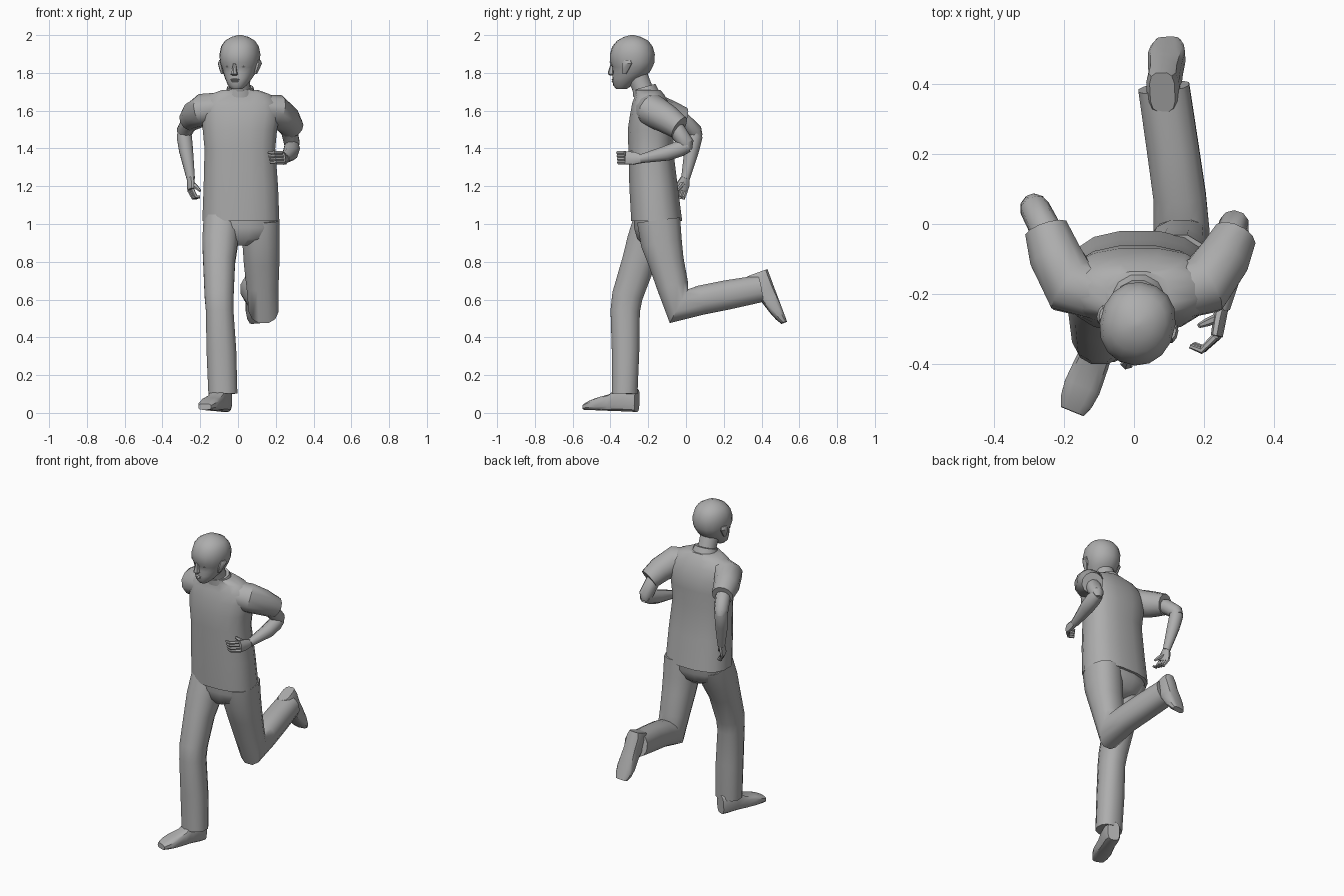
import bpy
from math import sin, cos, pi, radians
from mathutils import Vector

if "Cube" in bpy.data.objects:
    bpy.data.objects.remove(bpy.data.objects["Cube"])

grey = bpy.data.materials.new("plain grey")
grey.use_nodes = True
grey.diffuse_color = (0.42, 0.42, 0.42, 1)
grey.node_tree.nodes["Principled BSDF"].inputs["Base Color"].default_value = (0.42, 0.42, 0.42, 1)

X, Y, Z = Vector((1, 0, 0)), Vector((0, 1, 0)), Vector((0, 0, 1))


def skin(name, rings, sides=12, square=1.0):
    """Skin over rings given as (centre, half-width vector, half-depth vector)."""
    def bend(v):
        return abs(v) ** square * (1 if v > 0 else -1)
    verts, faces = [], []
    for c, a, b in rings:
        for k in range(sides):
            t = 2 * pi * (k + 0.5) / sides
            verts.append(c + a * bend(cos(t)) + b * bend(sin(t)))
    for r in range(len(rings) - 1):
        for k in range(sides):
            n = (k + 1) % sides
            i, j = r * sides, (r + 1) * sides
            faces.append((i + k, i + n, j + n, j + k))
    last = (len(rings) - 1) * sides
    faces.append(tuple(reversed(range(sides))))
    faces.append(tuple(range(last, last + sides)))
    mesh = bpy.data.meshes.new(name)
    mesh.from_pydata(verts, [], faces)
    mesh.materials.append(grey)
    ob = bpy.data.objects.new(name, mesh)
    bpy.context.collection.objects.link(ob)
    bpy.ops.object.select_all(action="DESELECT")
    bpy.context.view_layer.objects.active = ob
    ob.select_set(True)
    bpy.ops.object.mode_set(mode="EDIT")
    bpy.ops.mesh.select_all(action="SELECT")
    bpy.ops.mesh.normals_make_consistent(inside=False)
    bpy.ops.object.mode_set(mode="OBJECT")
    bpy.ops.object.shade_smooth_by_angle(angle=radians(38))
    return ob


def stack(name, secs, **kw):
    """Level rings: (x, y, z, half width, half depth)."""
    return skin(name, [(Vector(s[:3]), X * s[3], Y * s[4]) for s in secs], **kw)


def limb(name, secs, ref=X, **kw):
    """Rings square to the path: (x, y, z, half width, half depth)."""
    pts = [Vector(s[:3]) for s in secs]
    rings = []
    for i, s in enumerate(secs):
        before = (pts[i] - pts[i - 1]).normalized() if i else Vector()
        after = (pts[i + 1] - pts[i]).normalized() if i < len(pts) - 1 else Vector()
        t = (before + after).normalized()
        side = (ref - t * ref.dot(t)).normalized()
        rings.append((pts[i], side * s[3], t.cross(side) * s[-1]))
    return skin(name, rings, **kw)


# Shirt body and collar
stack("shirt", [
    (.015, -.155, 1.015, .207, .137), (.015, -.172, 1.2, .2, .13),
    (.01, -.187, 1.4, .19, .12), (.01, -.185, 1.5, .2, .125),
    (.015, -.183, 1.58, .21, .115), (.012, -.188, 1.64, .205, .098),
    (.01, -.192, 1.685, .165, .078), (.012, -.205, 1.71, .095, .07)],
    sides=16, square=.8)
limb("collar", [(.012, -.212, 1.69, .082, .072), (.012, -.222, 1.725, .07, .065)])

# Sleeves and arms
limb("left_sleeve", [(.1, -.2, 1.61, .08), (.2, -.175, 1.6, .088),
                     (.255, -.1, 1.555, .077), (.287, -.035, 1.51, .064)], Z)
limb("left_upper_arm", [(.2, -.175, 1.6, .05), (.27, -.05, 1.5, .045),
                        (.286, .0, 1.425, .043), (.286, .008, 1.39, .025)], sides=10)
limb("left_forearm", [(.286, .012, 1.415, .036), (.285, -.03, 1.4, .044),
                      (.278, -.1, 1.375, .042), (.25, -.24, 1.345, .024)], Z, sides=10)
limb("right_sleeve", [(-.08, -.2, 1.62, .08), (-.18, -.175, 1.605, .088),
                      (-.225, -.09, 1.58, .077), (-.25, -.015, 1.555, .064)], Z)
limb("right_upper_arm", [(-.18, -.175, 1.6, .05), (-.255, -.01, 1.54, .045),
                         (-.283, .045, 1.49, .043), (-.288, .06, 1.46, .03)], sides=10)
limb("right_forearm", [(-.284, .045, 1.5, .036), (-.284, .045, 1.46, .042),
                       (-.275, .03, 1.39, .039), (-.25, -.003, 1.24, .023)], sides=10)


def hand(side, wrist, knuckle, tip, spread, thumb):
    wrist, knuckle, tip, spread, thumb = map(Vector, (wrist, knuckle, tip, spread, thumb))
    limb(side + "_palm", [(*wrist, .024, .02), (*wrist.lerp(knuckle, .5), .036, .018),
                          (*knuckle, .037, .016)], spread, sides=8)
    bow = (knuckle - wrist) * .3
    for i, finger in enumerate(("index", "middle", "ring", "little")):
        off = spread * (.027 - .018 * i)
        mid = knuckle.lerp(tip, .5) + bow
        limb(f"{side}_{finger}_finger",
             [(*(knuckle + off), .011), (*(mid + off), .01), (*(tip + off), .007)],
             spread, sides=6)
    base = wrist.lerp(knuckle, .35)
    limb(side + "_thumb", [(*base, .014), (*base.lerp(thumb, .6), .012), (*thumb, .007)],
         spread, sides=6)


hand("left", (.25, -.235, 1.345), (.236, -.32, 1.35), (.165, -.345, 1.35),
     (-.2, -.1, .97), (.185, -.29, 1.385))
hand("right", (-.25, -.003, 1.245), (-.25, -.025, 1.18), (-.21, -.04, 1.14),
     (.3, -.95, .1), (-.2, -.05, 1.175))

# Trousers: seat and two legs
stack("trouser_seat", [(.015, -.155, 1.08, .185, .12), (.015, -.155, .98, .192, .122),
                       (.015, -.16, .92, .15, .1), (.015, -.165, .885, .05, .06)],
      sides=16, square=.85)
limb("right_trouser_leg", [
    (-.085, -.165, 1.02, .1, .115), (-.095, -.21, .9, .097, .108),
    (-.1, -.25, .8, .087, .092), (-.1, -.31, .62, .079, .084),
    (-.097, -.322, .54, .075, .08), (-.088, -.32, .33, .081, .075),
    (-.08, -.325, .1, .079, .07)], square=.85)
limb("left_trouser_leg", [
    (.12, -.145, 1.02, .103, .118), (.122, -.13, .9, .101, .112),
    (.125, -.105, .8, .097, .097), (.13, -.07, .67, .087, .086),
    (.136, -.037, .565, .082, .105), (.13, .08, .597, .077, .08),
    (.11, .22, .625, .076, .08), (.085, .39, .657, .075, .074)], square=.85)


# Shoes: heel to toe along a flat sole
def shoe(name, heel, forward, up):
    heel, f, u = Vector(heel), Vector(forward).normalized(), Vector(up)
    u = (u - f * u.dot(f)).normalized()
    side = f.cross(u)
    rings = [(heel + f * d + u * h / 2, side * w, u * h / 2) for d, h, w in (
        (0, .12, .036), (.03, .14, .048), (.1, .13, .046), (.15, .09, .05),
        (.22, .068, .054), (.265, .05, .048), (.295, .032, .036))]
    skin(name, rings, square=.6)


shoe("right_shoe", (-.065, -.262, .004), (-.11, -.27, .012), Z)
shoe("left_shoe", (.078, .432, .76), (.018, .1, -.27), (.05, -1, -.35))

# Neck and head, the head turned a little to its right
limb("neck", [(.015, -.21, 1.66, .064, .06), (.01, -.235, 1.73, .056, .055),
              (.01, -.265, 1.8, .058, .058)])


def on_head(ob):
    ob.location = (.01, -.285, 0)
    ob.rotation_euler = (0, 0, radians(-15))


profile = [(1.715, -.088, -.03, .028), (1.735, -.102, .0, .05), (1.77, -.106, .05, .07),
           (1.8, -.103, .09, .085), (1.83, -.105, .108, .096), (1.855, -.119, .118, .104),
           (1.9, -.118, .12, .107), (1.94, -.105, .108, .099), (1.97, -.08, .085, .079),
           (1.99, -.045, .048, .046), (2.0, -.01, .01, .01)]
on_head(stack("head", [(0, (f + b) / 2, z, w, (b - f) / 2) for z, f, b, w in profile],
              sides=16, square=.93))
on_head(stack("nose", [(0, -.108, 1.785, .012, .01), (0, -.114, 1.793, .02, .02),
                       (0, -.113, 1.81, .014, .018), (0, -.108, 1.85, .008, .01)], sides=6))
for name, z, w in (("upper_lip", 1.764, .026), ("lower_lip", 1.754, .022)):
    on_head(stack(name, [(0, -.098, z - .006, w * .7, .008), (0, -.1, z, w, .012),
                         (0, -.098, z + .006, w * .7, .008)], sides=8))
for side, s in (("left", 1), ("right", -1)):
    on_head(stack(side + "_eye", [(s * .038, -.087, 1.826, .01, .008),
                                  (s * .038, -.088, 1.833, .018, .011),
                                  (s * .038, -.087, 1.84, .01, .008)], sides=8))
    on_head(stack(side + "_ear", [(s * .09, -.018, 1.795, .008, .01),
                                  (s * .097, -.01, 1.82, .012, .02),
                                  (s * .105, .0, 1.85, .014, .028),
                                  (s * .104, .002, 1.868, .008, .018)], sides=8))
